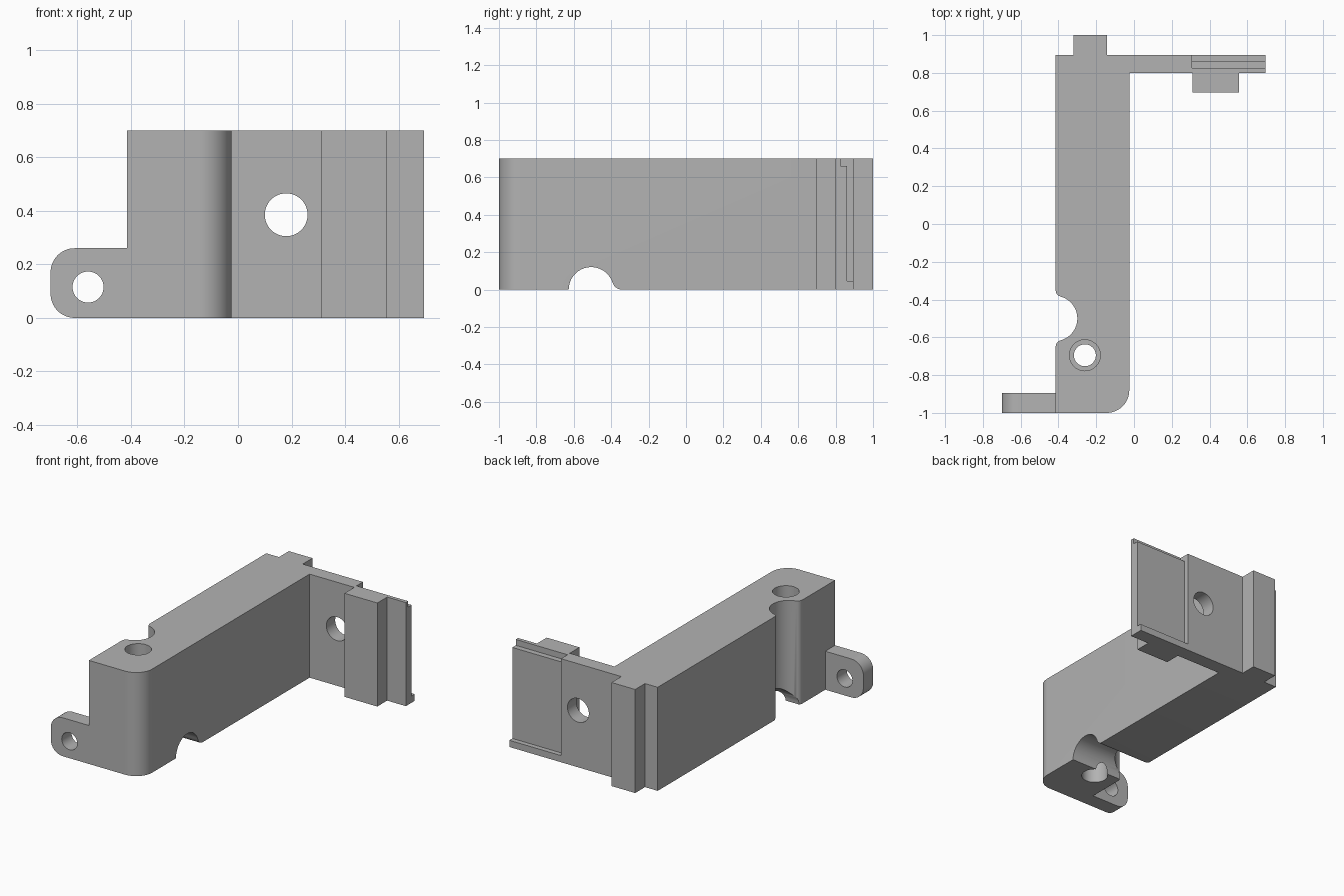
import bpy, bmesh
from math import sin, cos, pi, radians
from mathutils import Vector

if "Cube" in bpy.data.objects:
    bpy.data.objects.remove(bpy.data.objects["Cube"])

grey = bpy.data.materials.new("plain_grey")
grey.use_nodes = True
colour = (0.45, 0.45, 0.45, 1)
grey.diffuse_color = colour
grey.node_tree.nodes["Principled BSDF"].inputs["Base Color"].default_value = colour

TOP = 0.70


def arc(cx, cy, r, start, end, steps=16):
    angles = [radians(start + (end - start) * i / steps) for i in range(steps + 1)]
    return [(cx + r * cos(a), cy + r * sin(a)) for a in angles]


def blend(a, b, c, steps=6):
    """Soft curve from a to c, pulled towards b."""
    a, b, c = Vector(a), Vector(b), Vector(c)
    return [tuple(a.lerp(b, t).lerp(b.lerp(c, t), t))
            for t in (i / steps for i in range(steps + 1))]


def rect(u0, u1, v0, v1):
    return [(u0, v0), (u1, v0), (u1, v1), (u0, v1)]


def extrude(name, profile, axis, low, high):
    """Extrude a flat profile along an axis; the other two axes keep their order."""
    place = {"x": lambda u, v, w: (w, u, v),
             "y": lambda u, v, w: (u, w, v),
             "z": lambda u, v, w: (u, v, w)}[axis]
    bm = bmesh.new()
    base = bm.faces.new([bm.verts.new(place(u, v, low)) for u, v in profile])
    new = bmesh.ops.extrude_face_region(bm, geom=[base])["geom"]
    bmesh.ops.translate(bm, vec=Vector(place(0, 0, high - low)),
                        verts=[g for g in new if isinstance(g, bmesh.types.BMVert)])
    bmesh.ops.recalc_face_normals(bm, faces=bm.faces)
    mesh = bpy.data.meshes.new(name)
    bm.to_mesh(mesh)
    bm.free()
    mesh.materials.append(grey)
    obj = bpy.data.objects.new(name, mesh)
    bpy.context.collection.objects.link(obj)
    return obj


def hole(u, v, r, axis, low, high):
    return extrude("cutter", arc(u, v, r, 0, 360, 48)[:-1], axis, low, high)


def cut(obj, *cutters):
    for cutter in cutters:
        mod = obj.modifiers.new("cut", "BOOLEAN")
        mod.operation, mod.solver, mod.object = "DIFFERENCE", "EXACT", cutter
        cutter.hide_render = True
    graph = bpy.context.evaluated_depsgraph_get()
    mesh = bpy.data.meshes.new_from_object(obj.evaluated_get(graph))
    obj.modifiers.clear()
    obj.data = mesh
    for cutter in cutters:
        bpy.data.objects.remove(cutter)


# Long block with one rounded corner and a softened round groove in its side
LEFT, RIGHT = -0.415, -0.025
groove = arc(-0.42, -0.5, 0.12, 75, -75, 24)
outline = [(LEFT, -1)] + arc(RIGHT - 0.12, -0.88, 0.12, -90, 0)
outline += [(RIGHT, 0.8), (LEFT, 0.8)]
outline += blend((LEFT, -0.345), (LEFT, -0.377), groove[0])[:-1] + groove
outline += blend(groove[-1], (LEFT, -0.623), (LEFT, -0.655))[1:]
block = extrude("main_block", outline, "z", 0, TOP)

# Round channel across the underside, softened on its rear edge
channel = arc(-0.507, 0, 0.12, 180, 20, 24)
channel += blend(channel[-1], (-0.382, 0.003), (-0.345, 0))[1:]
channel += [(-0.345, -0.1), (-0.627, -0.1)]
cut(block, extrude("cutter", channel, "x", -0.6, 0.2))

# Upright bolt hole, wider at both ends
HX, HY = -0.26, -0.695
cut(block, hole(HX, HY, 0.058, "z", -0.1, 0.8))
cut(block, hole(HX, HY, 0.082, "z", 0.45, 0.8))
cut(block, hole(HX, HY, 0.082, "z", -0.1, 0.25))

# Small mounting ear with rounded outer corners
ear_shape = [(LEFT, 0), (LEFT, 0.26)]
ear_shape += arc(-0.61, 0.17, 0.09, 90, 180) + arc(-0.61, 0.09, 0.09, 180, 270)
ear = extrude("mounting_ear", ear_shape, "y", -1, -0.895)
cut(ear, hole(-0.56, 0.115, 0.058, "y", -1.1, -0.8))

# Rear plate with a round hole and a stepped recess in its back
plate = extrude("rear_plate", rect(LEFT, 0.695, 0, TOP), "y", 0.8, 0.895)
cut(plate, hole(0.18, 0.385, 0.08, "y", 0.7, 1))
recess = [(0.862, 0.045), (0.95, 0.045), (0.95, 0.8),
          (0.825, 0.8), (0.825, 0.66), (0.862, 0.66)]
cut(plate, extrude("cutter", recess, "x", 0.308, 0.8))

# Full-height ribs on either side of the plate
rear_rib = extrude("rear_rib", rect(-0.32, -0.143, 0.895, 1), "z", 0, TOP)
front_rib = extrude("front_rib", rect(0.31, 0.555, 0.695, 0.8), "z", 0, TOP)

# Smooth the curved walls, keep the edges crisp
bpy.ops.object.select_all(action="DESELECT")
for part in (block, ear, plate, rear_rib, front_rib):
    part.select_set(True)
bpy.context.view_layer.objects.active = block
bpy.ops.object.shade_smooth_by_angle(angle=radians(30))
